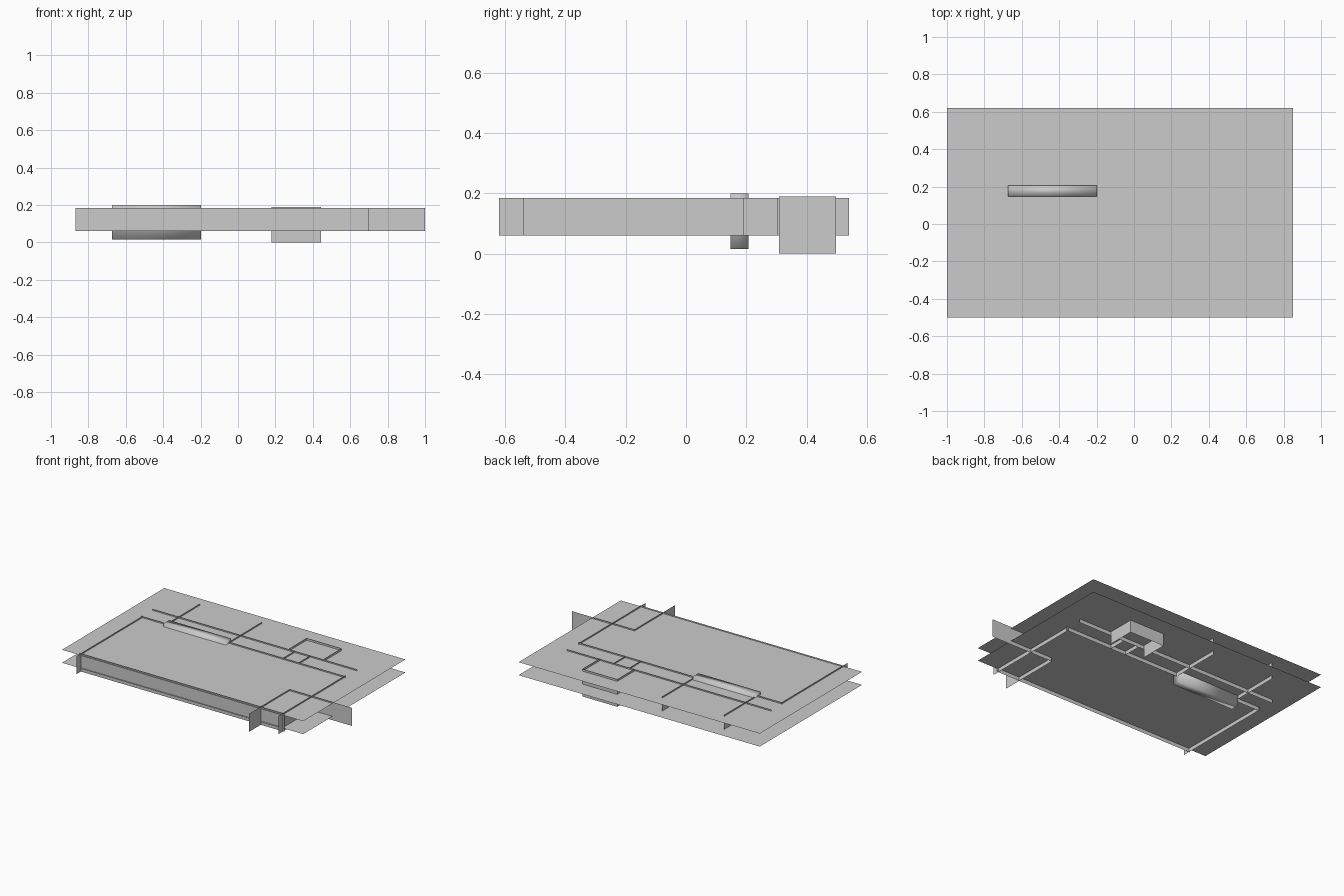
import bpy, bmesh

if "Cube" in bpy.data.objects:
    bpy.data.objects.remove(bpy.data.objects["Cube"])

def mesh_object(name, bm):
    me = bpy.data.meshes.new(name)
    bm.to_mesh(me)
    bm.free()
    ob = bpy.data.objects.new(name, me)
    bpy.context.collection.objects.link(ob)
    return ob

def slab(name, x0, x1, y0, y1, z):
    """Horizontal sheet."""
    bm = bmesh.new()
    bm.faces.new([bm.verts.new((x, y, z)) for x, y in
                  ((x0, y0), (x1, y0), (x1, y1), (x0, y1))])
    return mesh_object(name, bm)

def wall(name, path, z0=0.06, z1=0.185):
    """Thin upright sheet following a plan path."""
    bm = bmesh.new()
    low = [bm.verts.new((x, y, z0)) for x, y in path]
    top = [bm.verts.new((x, y, z1)) for x, y in path]
    for i in range(len(path) - 1):
        bm.faces.new((low[i], low[i + 1], top[i + 1], top[i]))
    return mesh_object(name, bm)

# Floor and ceiling sheets
for name, z in (("floor_slab", 0.086), ("ceiling_slab", 0.176)):
    slab(name, -1.0, 0.85, -0.5, 0.62, z)

# Outer walls of the large room
wall("left_wall", [(-0.86, -0.54), (-0.86, 0.19)])
wall("right_wall", [(0.69, -0.54), (0.69, 0.19)])
wall("front_wall", [(-0.87, -0.493), (0.70, -0.493)])
wall("room_back_wall_left", [(-0.87, 0.18), (-0.67, 0.18)])
wall("room_back_wall_right", [(-0.2, 0.18), (0.70, 0.18)])

# Corridor wall and partitions
wall("corridor_wall", [(-0.87, 0.306), (0.70, 0.306)])
for i, x in enumerate((-0.67, -0.195)):
    wall(f"back_partition_{i}", [(x, 0.18), (x, 0.54)])
for i, x in enumerate((0.22, 0.34)):
    wall(f"doorway_side_{i}", [(x, 0.18), (x, 0.306)])

# Side room at the front right corner
wall("side_room_wall", [(0.52, -0.62), (0.52, -0.178), (1.0, -0.178)])

# Tall three-sided shaft
wall("shaft_wall", [(0.178, 0.308), (0.178, 0.498), (0.445, 0.498), (0.445, 0.308)], 0.0, 0.19)

# Thick block in the gap of the back wall, smooth shaded
bm = bmesh.new()
bmesh.ops.create_cube(bm, size=1)
for v in bm.verts:
    v.co.x = -0.435 + v.co.x * 0.475
    v.co.y = 0.177 + v.co.y * 0.06
    v.co.z = 0.1075 + v.co.z * 0.183
for f in bm.faces:
    f.smooth = True
mesh_object("counter_block", bm)
